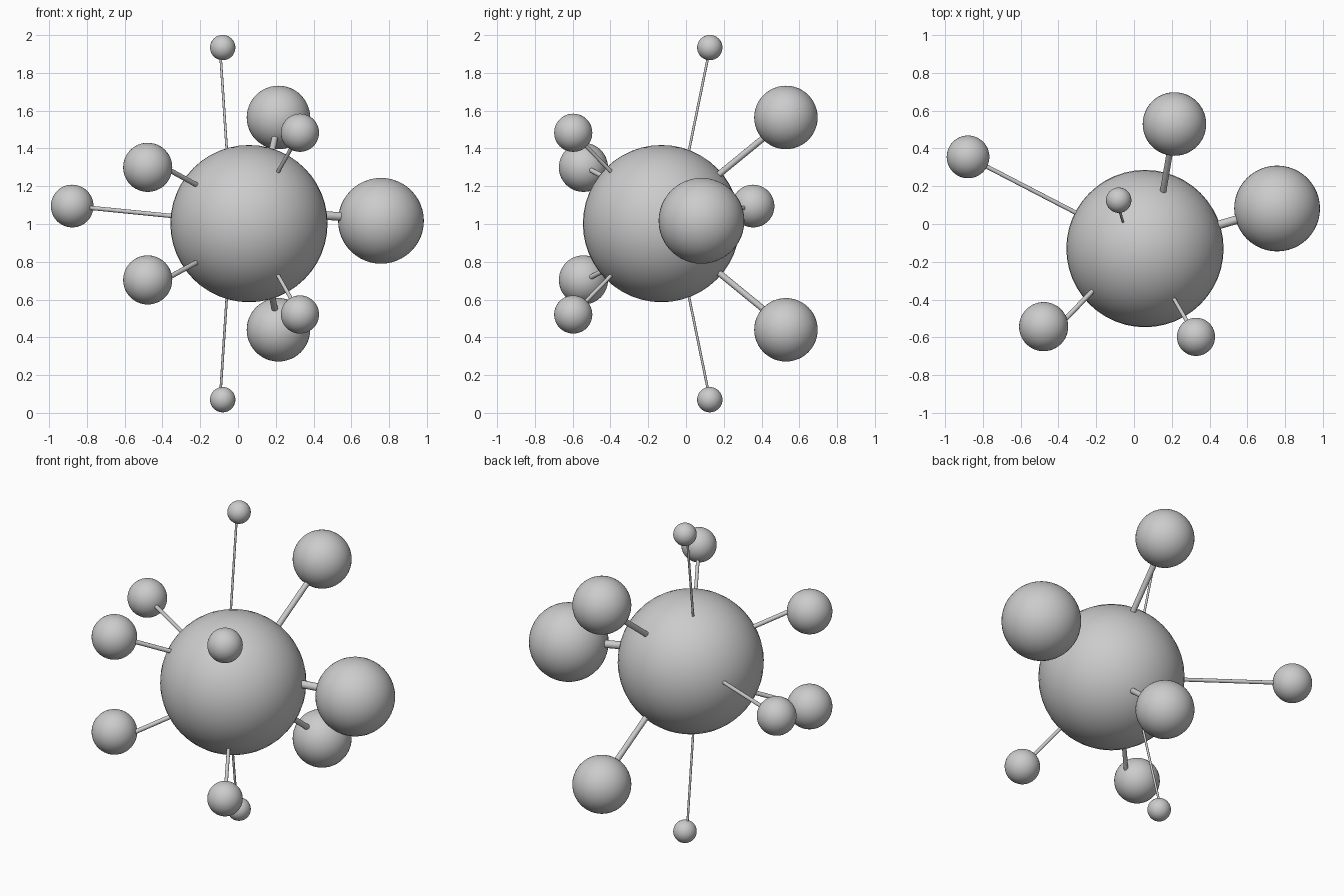
import bpy
from mathutils import Vector

if "Cube" in bpy.data.objects:
    bpy.data.objects.remove(bpy.data.objects["Cube"])

MID = 1.002                       # mirror height
CORE = Vector((0.058, -0.13, MID))


def ball(name, centre, radius):
    bpy.ops.mesh.primitive_uv_sphere_add(segments=48, ring_count=24,
                                         radius=radius, location=centre)
    bpy.context.object.name = name
    bpy.ops.object.shade_smooth()


def rod(name, start, end, radius):
    axis = end - start
    bpy.ops.mesh.primitive_cylinder_add(vertices=16, radius=radius, depth=axis.length,
                                        location=(start + end) / 2)
    obj = bpy.context.object
    obj.name = name
    obj.rotation_euler = axis.to_track_quat('Z', 'Y').to_euler()
    bpy.ops.object.shade_smooth_by_angle()


def flip(v):
    return Vector((v.x, v.y, 2 * MID - v.z))


def satellite(name, centre, radius, start, end, mirrored):
    """Ball with its rod, the visible rod span slightly sunk at both ends."""
    centre, start, end = Vector(centre), Vector(start), Vector(end)
    sink = (end - start).normalized() * 0.04
    start, end = start - sink, end + sink
    ball(name + "_ball", centre, radius)
    rod(name + "_rod", start, end, radius * 0.1)
    if mirrored:
        ball("lower_" + name + "_ball", flip(centre), radius)
        rod("lower_" + name + "_rod", flip(start), flip(end), radius * 0.1)


# Large central ball
ball("core_ball", CORE, 0.416)

# Single balls near the middle plane
satellite("right", (0.757, 0.082, 1.017), 0.227, (0.455, -0.003, 1.045), (0.54, 0.022, 1.04), False)
left = Vector((-0.878, 0.355, 1.095))
satellite("left", left, 0.113, CORE.lerp(left, 0.37), CORE.lerp(left, 0.89), False)

# Pairs mirrored above and below
satellite("pole", (-0.081, 0.126, 1.934), 0.067, (-0.06, 0.018, 1.40), (-0.091, 0.114, 1.87), True)
satellite("back", (0.214, 0.529, 1.564), 0.168, (0.155, 0.18, 1.267), (0.193, 0.40, 1.447), True)
satellite("front_left", (-0.478, -0.543, 1.30), 0.13, (-0.225, -0.36, 1.21), (-0.362, -0.502, 1.285), True)
front = Vector((0.328, -0.597, 1.483))
satellite("front_right", front, 0.101, CORE.lerp(front, 0.57), CORE.lerp(front, 0.87), True)
